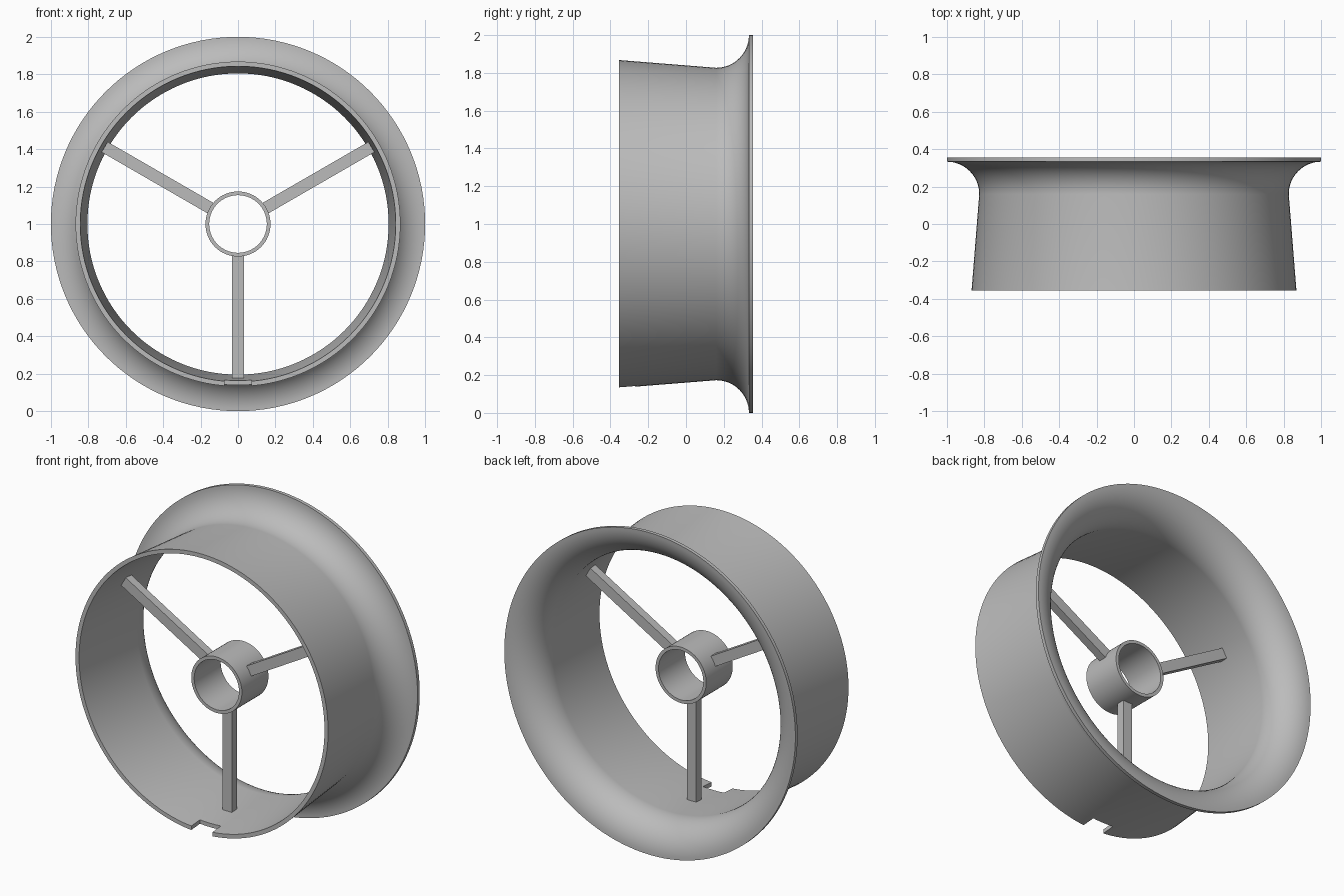
import bpy, bmesh
from math import pi, sin, cos, radians
from mathutils import Matrix, Vector

if "Cube" in bpy.data.objects:
    bpy.data.objects.remove(bpy.data.objects["Cube"])

CENTRE = Vector((0, 0, 1))
SPOKE_Y = -0.08

metal = bpy.data.materials.new("plain_grey")
metal.use_nodes = True
GREY = (0.5, 0.5, 0.5, 1)
metal.diffuse_color = GREY
metal.node_tree.nodes["Principled BSDF"].inputs["Base Color"].default_value = GREY


def make_object(name, bm):
    bmesh.ops.recalc_face_normals(bm, faces=bm.faces[:])
    mesh = bpy.data.meshes.new(name)
    bm.to_mesh(mesh)
    bm.free()
    mesh.materials.append(metal)
    obj = bpy.data.objects.new(name, mesh)
    bpy.context.collection.objects.link(obj)
    return obj


def activate(obj):
    bpy.ops.object.select_all(action='DESELECT')
    obj.select_set(True)
    bpy.context.view_layer.objects.active = obj


def smooth(obj):
    activate(obj)
    bpy.ops.object.shade_smooth_by_angle(angle=radians(30))


def lathe(name, profile, steps):
    """Turn a closed (radius, y) profile around the front-back axis."""
    bm = bmesh.new()
    rings = []
    for i in range(steps):
        a = 2 * pi * i / steps
        rings.append([bm.verts.new(CENTRE + Vector((r * sin(a), y, r * cos(a))))
                      for r, y in profile])
    n = len(profile)
    for i in range(steps):
        p, q = rings[i], rings[(i + 1) % steps]
        for j in range(n):
            k = (j + 1) % n
            bm.faces.new((p[j], p[k], q[k], q[j]))
    return make_object(name, bm)


def box(name, size, matrix):
    bm = bmesh.new()
    bmesh.ops.create_cube(bm, size=1, matrix=matrix @ Matrix.Diagonal((*size, 1)))
    return make_object(name, bm)


def flare(radius, steps=16):
    """Quarter arc from the throat out to the rim."""
    return [(1 - radius * cos(t), 0.16 + radius * sin(t))
            for t in (pi / 2 * i / steps for i in range(steps + 1))]


# Tapered duct with a flared bell mouth at the back
outer = [(0.868, -0.355)] + flare(0.173)
inner = [(0.843, -0.355)] + flare(0.195)
duct = lathe("flared_duct", outer + inner[::-1], 128)

# Notch in the bottom of the front edge
cutter = box("notch_cutter", (0.144, 0.2, 0.2),
             Matrix.Translation((0, -0.37, 0.16)))
cutter.hide_render = True
notch = duct.modifiers.new("notch", 'BOOLEAN')
notch.operation = 'DIFFERENCE'
notch.solver = 'EXACT'
notch.object = cutter
activate(duct)
bpy.ops.object.modifier_apply(modifier=notch.name)
bpy.data.objects.remove(cutter)
smooth(duct)

# Open hub tube
hub = lathe("hub_tube", [(0.174, -0.21), (0.174, 0.05),
                         (0.154, 0.05), (0.154, -0.21)], 64)
smooth(hub)

# Three square spokes from hub to duct wall
START, END = 0.165, 0.823
for name, angle in (("bottom_spoke", 180), ("left_spoke", 60), ("right_spoke", -60)):
    place = (Matrix.Translation(CENTRE) @ Matrix.Rotation(radians(angle), 4, 'Y')
             @ Matrix.Translation((0, SPOKE_Y, (START + END) / 2)))
    box(name, (0.064, 0.052, END - START), place)
